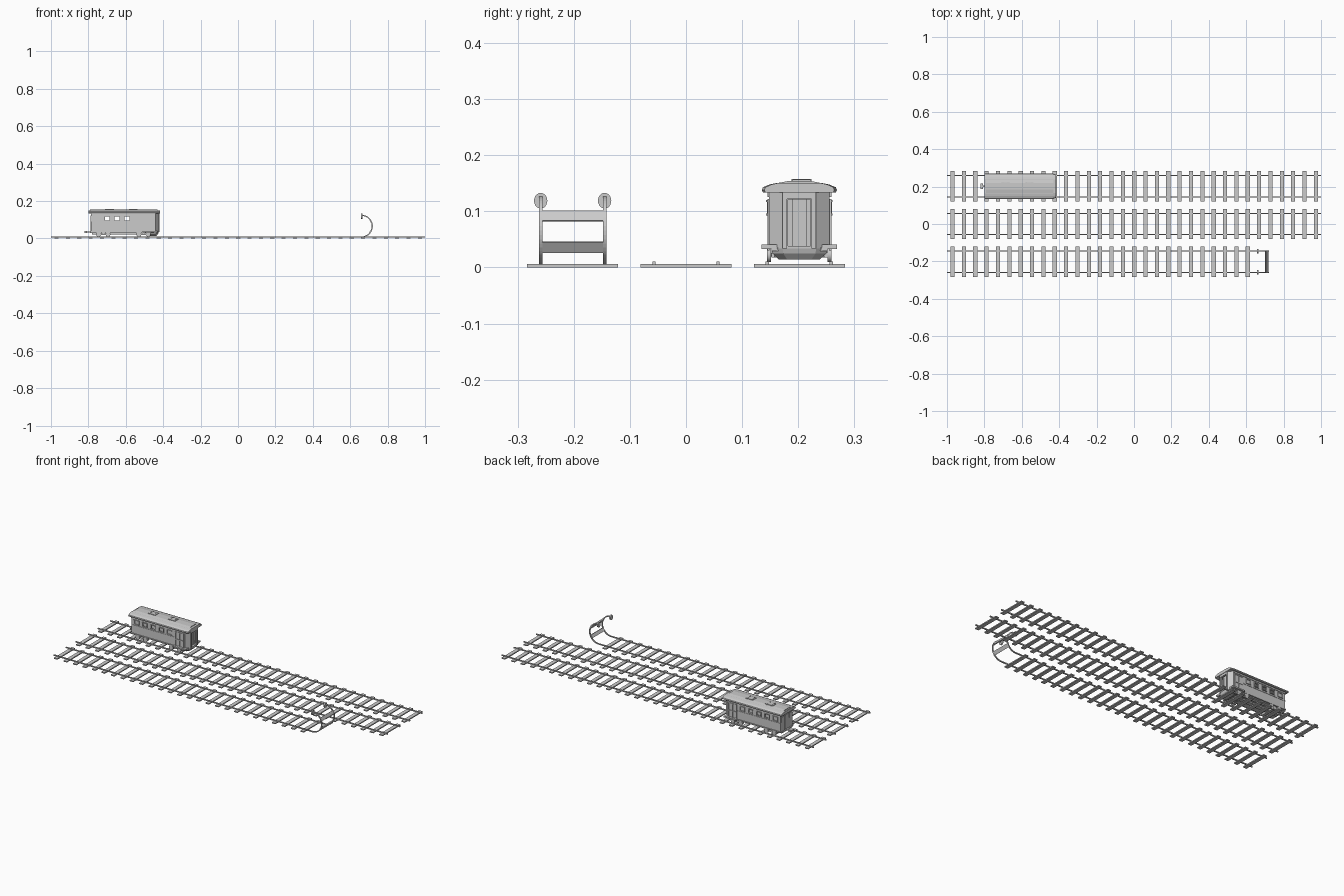
import bpy, bmesh, math
from mathutils import Matrix, Vector

if "Cube" in bpy.data.objects:
    bpy.data.objects.remove(bpy.data.objects["Cube"])

CY = 0.202     # track spacing, also the carriage centre line
GAUGE = 0.057  # half distance between rails


def finish(name, bm):
    bmesh.ops.recalc_face_normals(bm, faces=bm.faces)
    me = bpy.data.meshes.new(name)
    bm.to_mesh(me)
    bm.free()
    ob = bpy.data.objects.new(name, me)
    bpy.context.collection.objects.link(ob)
    return ob


def boxes(name, items):
    """items: (x0, x1, y0, y1, z0, z1) extents"""
    bm = bmesh.new()
    for x0, x1, y0, y1, z0, z1 in items:
        m = Matrix.Translation(((x0 + x1) / 2, (y0 + y1) / 2, (z0 + z1) / 2))
        m = m @ Matrix.Diagonal((x1 - x0, y1 - y0, z1 - z0, 1))
        bmesh.ops.create_cube(bm, size=1, matrix=m)
    return finish(name, bm)


def loft(name, rings):
    """closed solid through equal-length rings of points"""
    bm = bmesh.new()
    vs = [[bm.verts.new(p) for p in r] for r in rings]
    n = len(rings[0])
    for a, b in zip(vs, vs[1:]):
        for i in range(n):
            bm.faces.new((a[i], a[(i + 1) % n], b[(i + 1) % n], b[i]))
    bm.faces.new(vs[0])
    bm.faces.new(vs[-1])
    return finish(name, bm)


def cylinders(name, items, segs=16):
    """items: (centre, axis, radius, depth)"""
    bm = bmesh.new()
    for c, axis, r, d in items:
        q = Vector(axis).to_track_quat('Z', 'Y').to_matrix().to_4x4()
        bmesh.ops.create_cone(bm, cap_ends=True, segments=segs, radius1=r, radius2=r,
                              depth=d, matrix=Matrix.Translation(c) @ q)
    return finish(name, bm)


# Sleepers and straight rails
for label, yc, count in (("back", CY, 33), ("middle", 0, 33), ("front", -CY, 27)):
    boxes(label + "_sleepers", [(-0.981 + i * 0.0607, -0.959 + i * 0.0607,
                                 yc - 0.081, yc + 0.081, 0, 0.006) for i in range(count)])
    if label != "front":
        boxes(label + "_rails", [(-1, 1, yc + s * GAUGE - 0.003, yc + s * GAUGE + 0.003,
                                  0.004, 0.0105) for s in (-1, 1)])

# Front rails curl up into the buffer stop
AX, AZ, R = 0.66, 0.066, 0.058
for side, s in (("near", -1), ("far", 1)):
    y = -CY + s * GAUGE
    path = [(-1, AZ - R, 0, 1)]
    for i in range(25):
        a = math.radians(-90 + i * 7.5)
        path.append((AX + R * math.cos(a), AZ + R * math.sin(a), -math.cos(a), -math.sin(a)))
    loft(side + "_curled_rail", [[(x + nx * k, y + w, z + nz * k) for w, k in
         ((-.003, -.003), (.003, -.003), (.003, .003), (-.003, .003))] for x, z, nx, nz in path])
    pad = cylinders(side + "_buffer_pad", [((0, 0, 0), (1, 0, 0), 0.0125, 0.008)], 20)
    pad.scale = (1, 0.95, 1.12)
    pad.location = (AX + 0.001, y, 0.119)

# Cross boards of the buffer stop
for name, a0, a1 in (("lower_board", -41, -21), ("upper_board", 17, 36)):
    ring = []
    for a, r in ((a0, R - .004), (a0, R + .003), (a1, R + .003), (a1, R - .004)):
        a = math.radians(a)
        ring.append((AX + r * math.cos(a), AZ + r * math.sin(a)))
    loft(name, [[(x, -CY + s * GAUGE, z) for x, z in ring] for s in (-1, 1)])


# Carriage body with a faceted front end
def plan(inset, z):
    w, n, c = 0.054 - inset, 0.03 - inset * 0.4, CY
    x0, x1, x2 = -0.785 + inset, -0.442 - inset * 0.6, -0.424 - inset
    return [(x0, c - w, z), (x1, c - w, z), (x2, c - n, z),
            (x2, c + n, z), (x1, c + w, z), (x0, c + w, z)]


body = loft("carriage_body", [plan(0, 0.034), plan(0, 0.138)])
WIN = [-0.752 + i * 0.0527 for i in range(5)]
cutters = [loft("cut_interior", [plan(0.006, 0.042), plan(0.006, 0.133)]),
           boxes("cut_windows", [(x - .013, x + .013, CY - .1, CY + .1, .096, .117)
                                 for x in WIN[1:4]]),
           boxes("cut_front_door", [(-0.44, -0.40, CY - .02, CY + .02, .038, .121)])]
for c in cutters:
    m = body.modifiers.new(c.name, 'BOOLEAN')
    m.operation, m.solver, m.object = 'DIFFERENCE', 'EXACT', c
    c.hide_render = True
    c.hide_set(True)
boxes("front_door", [(-0.44, -0.437, CY - .025, CY + .025, .036, .128),
                     (-0.437, -0.434, CY - .02, CY - .012, .038, .121),
                     (-0.437, -0.434, CY + .012, CY + .02, .038, .121)])


# Side window frames, doors and belt rails, mirrored on both sides
def strip(s, x0, x1, d0, d1, z0, z1):
    y0, y1 = sorted((CY + s * d0, CY + s * d1))
    return (x0, x1, y0, y1, z0, z1)


frames, doors, belts = [], [], []
for s in (-1, 1):
    for i, x in enumerate(WIN):
        frames += [strip(s, x - .016, x + .016, .053, .059, z, z + .003) for z in (.093, .117)]
        frames += [strip(s, x + d - .0015, x + d + .0015, .053, .058, .094, .119)
                   for d in (-.0145, .0145)]
    doors += [strip(s, a, b, .053, .057, z0, z1) for a, b, z0, z1 in
              ((-.506, -.502, .03, .121), (-.454, -.45, .03, .121), (-.506, -.45, .118, .122),
               (-.502, -.454, .03, .036), (-.502, -.454, .075, .08), (-.48, -.476, .036, .118))]
    belts += [strip(s, -.786, -.51, .053, .056, .084, .088),
              strip(s, -.786, -.442, .053, .057, .126, .136)]
boxes("window_frames", frames)
boxes("side_doors", doors)
boxes("belt_rails", belts)

# Front end posts and rear end panels
boxes("front_posts", [(-.426, -.42, CY + s * .026 - .004, CY + s * .026 + .004, .034, .135)
                      for s in (-1, 1)] + [(-.426, -.42, CY - .03, CY + .03, .122, .135)])
boxes("rear_panels", [(-.788, -.784, CY - .018, CY + .018, .04, .122)] +
      [(-.788, -.784, CY + s * .036 - .012, CY + s * .036 + .012, .092, .12) for s in (-1, 1)])

# Roof with eaves and a low crown
half = [(.065, .134), (.067, .138), (.065, .143), (.053, .148), (.038, .151)]
prof = [(-d, z) for d, z in half] + [(d, z) for d, z in reversed(half)]
loft("roof", [[(x, CY + d * k, z) for d, z in prof] for x, k in
              ((-.798, 1), (-.435, 1), (-.417, .93))])
crown = [(-.038, .149), (-.036, .151), (-.018, .1545), (.018, .1545), (.036, .151), (.038, .149)]
loft("roof_crown", [[(x, CY + d, z) for d, z in crown] for x in (-.79, -.43)])
boxes("roof_hatches", [(x - .024, x + .024, CY - .012, CY + .02, .15, .157)
                       for x in (-.687, -.56)])
boxes("hatch_bars", [(x + d - .003, x + d + .003, CY - .014, CY + .022, .15, .158)
                     for x in (-.687, -.56) for d in (-.014, .014)])

# Floor frame, door steps and coupling
boxes("underframe", [(-.79, -.43, CY - .05, CY + .05, .029, .036),
                     (-.78, -.52, CY - .012, CY + .012, .022, .03)])
boxes("sills", [strip(s, -.51, -.43, .04, .067, .033, .041) for s in (-1, 1)] +
      [strip(s, -.788, -.51, .05, .058, .033, .039) for s in (-1, 1)])
boxes("rear_coupling", [(-.815, -.785, CY - .005, CY + .005, .031, .038),
                        (-.822, -.808, CY - .014, CY + .014, .03, .04)])

# Guard below the front end, tapering downwards
loft("front_guard", [[(-.47, CY - w, z), (x - .012, CY - w, z), (x, CY - w * .6, z),
                      (x, CY + w * .6, z), (x - .012, CY + w, z), (-.47, CY + w, z)]
                     for w, x, z in ((.036, -.437, .014), (.048, -.427, .025), (.05, -.424, .034))])

# Wheels, axles and bogie side frames
AXLES = (-.745, -.695, -.53, -.48)
wheels = [((x, CY + s * .054, .0225), (0, 1, 0), .013, .007) for x in AXLES for s in (-1, 1)]
axles = [((x, CY, .0225), (0, 1, 0), .003, .108) for x in AXLES]
for ob in (cylinders("wheels", wheels, 20), cylinders("axles", axles, 10)):
    ob.data.shade_smooth()
    ob.data.set_sharp_from_angle(angle=math.radians(35))
boxes("bogie_frames", [strip(s, x - .038, x + .038, .044, .05, .018, .027)
                       for x in (-.72, -.505) for s in (-1, 1)] +
      [(x - .008, x + .008, CY - .05, CY + .05, .018, .03) for x in (-.72, -.505)])
